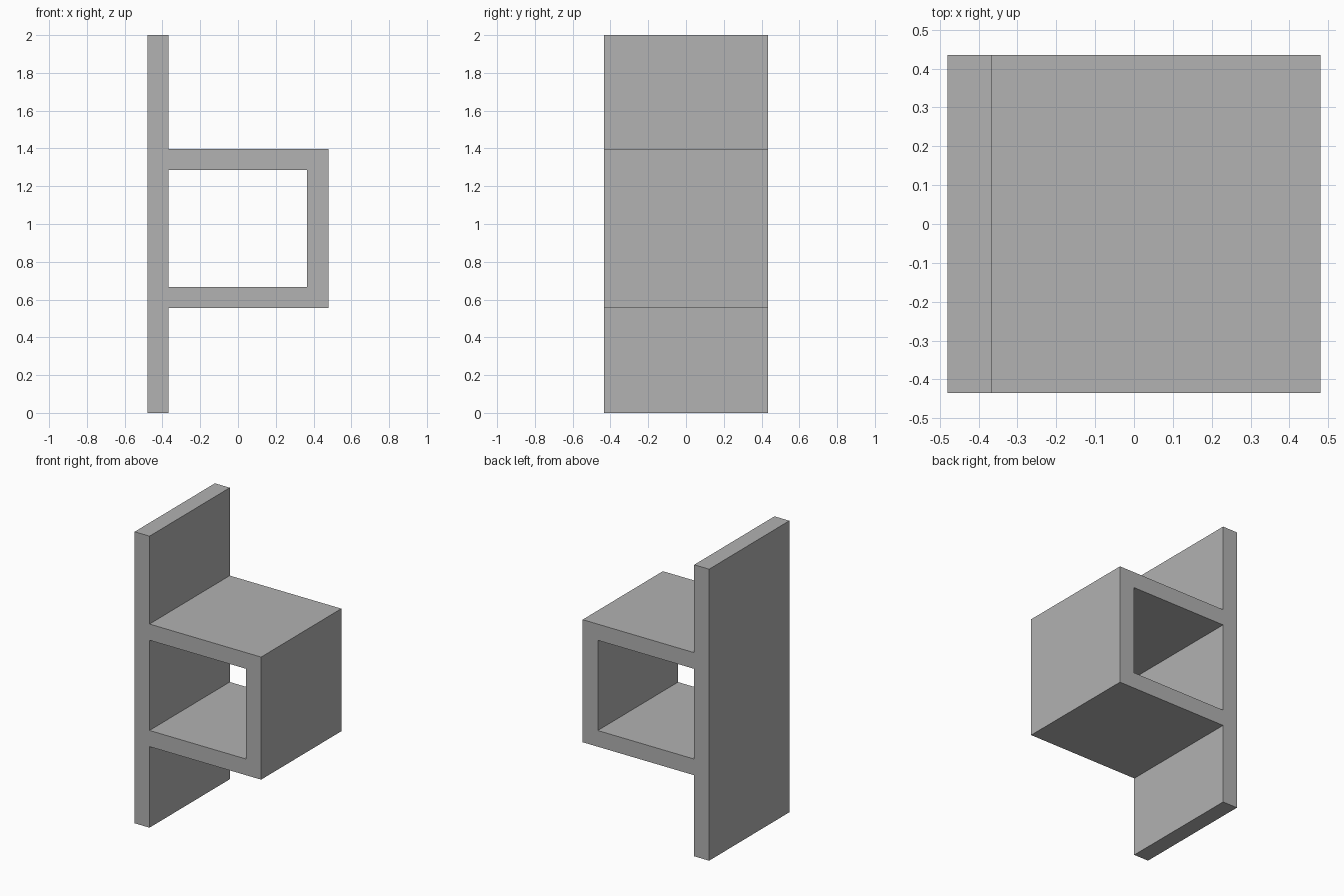
import bpy
import bmesh

cube = bpy.data.objects.get("Cube")
if cube:
    bpy.data.objects.remove(cube, do_unlink=True)

# Plain grey finish
GREY = (0.445, 0.445, 0.445, 1)
grey = bpy.data.materials.new("grey")
grey.use_nodes = True
grey.diffuse_color = GREY
grey.node_tree.nodes["Principled BSDF"].inputs["Base Color"].default_value = GREY

# Side profile as grid cells: a tall plate with a square loop on its left
DEPTH = 0.87
XS = [-0.48, -0.367, 0.365, 0.48]
ZS = [0, 0.556, 0.667, 1.286, 1.397, 2]
plate = {(0, row) for row in range(5)}
shelves = {(1, 1), (1, 3)}
end_wall = {(2, row) for row in (1, 2, 3)}

bm = bmesh.new()
for col, row in sorted(plate | shelves | end_wall):
    x0, x1 = XS[col:col + 2]
    z0, z1 = ZS[row:row + 2]
    corners = [(x0, z0), (x1, z0), (x1, z1), (x0, z1)]
    bm.faces.new([bm.verts.new((x, 0, z)) for x, z in corners])
bmesh.ops.remove_doubles(bm, verts=bm.verts, dist=0.001)
mesh = bpy.data.meshes.new("bracket_frame")
bm.to_mesh(mesh)
bm.free()
mesh.materials.append(grey)

# Thicken the profile evenly to the front and back
frame = bpy.data.objects.new("bracket_frame", mesh)
bpy.context.collection.objects.link(frame)
solid = frame.modifiers.new("depth", "SOLIDIFY")
solid.thickness = DEPTH
solid.offset = 0
